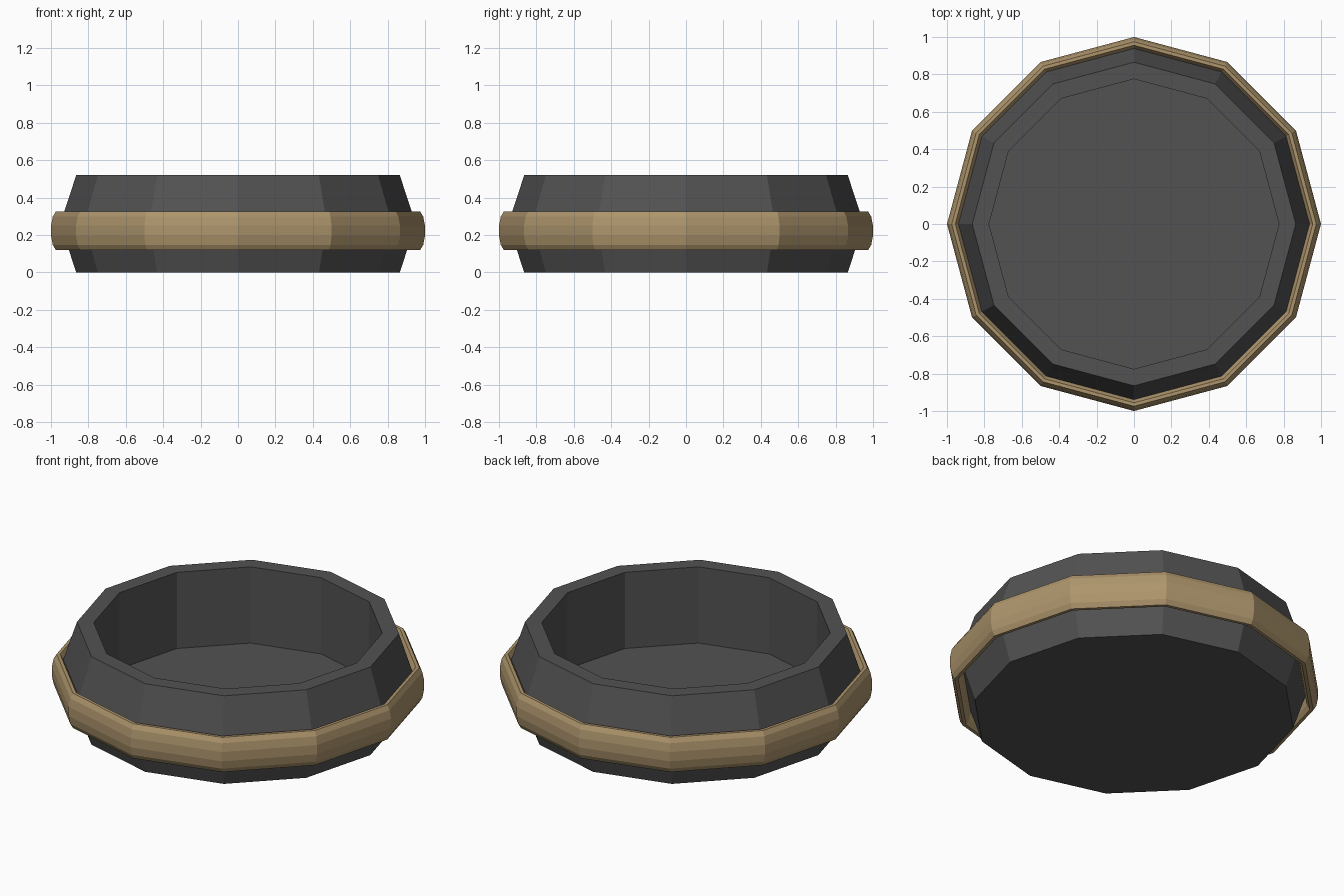
import bpy, bmesh
from math import cos, sin, pi

SIDES = 12

cube = bpy.data.objects.get("Cube")
if cube:
    bpy.data.objects.remove(cube, do_unlink=True)


def make_material(name, color):
    mat = bpy.data.materials.new(name)
    mat.use_nodes = True
    mat.diffuse_color = color
    mat.node_tree.nodes["Principled BSDF"].inputs["Base Color"].default_value = color
    return mat


def lathe(name, profile, mat, closed=False):
    """Sweep (radius, z) points around z; an open profile gets end caps."""
    bm = bmesh.new()
    rings = [[bm.verts.new((r * cos(2 * pi * i / SIDES), r * sin(2 * pi * i / SIDES), z))
              for i in range(SIDES)] for r, z in profile]
    pairs = list(zip(rings, rings[1:]))
    if closed:
        pairs.append((rings[-1], rings[0]))
    else:
        bm.faces.new(rings[0])
        bm.faces.new(rings[-1])
    for a, b in pairs:
        for i in range(SIDES):
            j = (i + 1) % SIDES
            bm.faces.new((a[i], a[j], b[j], b[i]))
    bmesh.ops.recalc_face_normals(bm, faces=bm.faces)
    mesh = bpy.data.meshes.new(name)
    bm.to_mesh(mesh)
    bm.free()
    mesh.materials.append(mat)
    obj = bpy.data.objects.new(name, mesh)
    bpy.context.collection.objects.link(obj)
    return obj


dark_grey = make_material("dark grey", (0.085, 0.085, 0.085, 1))
tan = make_material("tan", (0.42, 0.30, 0.15, 1))

# Hollow bowl: bulging outer wall, flat rim, straight inner wall and floor
lathe("bowl", [(0.865, 0), (0.95, 0.26), (0.865, 0.52), (0.775, 0.52), (0.775, 0.07)], dark_grey)

# Rounded band around the waist
band_points = 12
angles = [2 * pi * (k + 0.5) / band_points for k in range(band_points)]
lathe("band", [(0.965 + 0.036 * cos(a), 0.223 + 0.106 * sin(a)) for a in angles], tan, closed=True)
